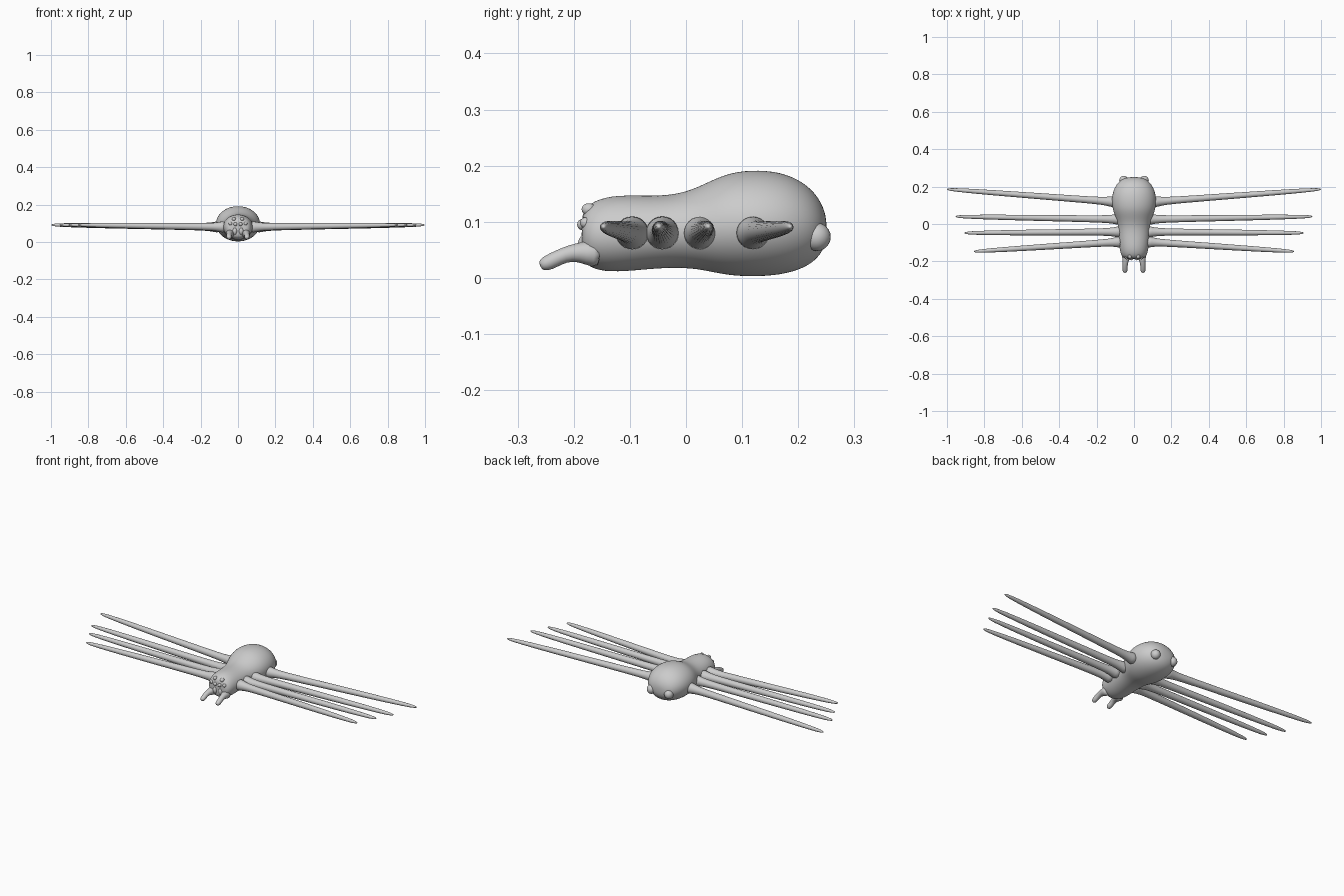
import bpy, bmesh, math
from mathutils import Vector

cube = bpy.data.objects.get("Cube")
if cube:
    bpy.data.objects.remove(cube)

grey = bpy.data.materials.new("pale grey")
grey.use_nodes = True
tone = (0.6, 0.6, 0.6, 1)
grey.diffuse_color = tone
grey.node_tree.nodes["Principled BSDF"].inputs["Base Color"].default_value = tone


def finish(name, bm, levels=1):
    bmesh.ops.recalc_face_normals(bm, faces=bm.faces[:])
    mesh = bpy.data.meshes.new(name)
    bm.to_mesh(mesh)
    bm.free()
    mesh.materials.append(grey)
    for face in mesh.polygons:
        face.use_smooth = True
    obj = bpy.data.objects.new(name, mesh)
    bpy.context.collection.objects.link(obj)
    if levels:
        sub = obj.modifiers.new("Smooth", "SUBSURF")
        sub.levels = sub.render_levels = levels
    return obj


def loft(name, rings, levels=1):
    """Skin a list of point rings and close both ends."""
    bm = bmesh.new()
    loops = [[bm.verts.new(p) for p in ring] for ring in rings]
    n = len(loops[0])
    for a, b in zip(loops, loops[1:]):
        for i in range(n):
            j = (i + 1) % n
            bm.faces.new((a[i], a[j], b[j], b[i]))
    bm.faces.new(loops[0])
    bm.faces.new(loops[-1])
    return finish(name, bm, levels)


def tube(name, points, radii, sides=12):
    """Round tapering limb along a path."""
    pts = [Vector(p) for p in points]
    rings = []
    for k, p in enumerate(pts):
        along = (pts[min(k + 1, len(pts) - 1)] - pts[max(k - 1, 0)]).normalized()
        u = along.cross(Vector((0, 0, 1))).normalized()
        v = u.cross(along)
        angles = [math.tau * i / sides for i in range(sides)]
        rings.append([p + radii[k] * (math.cos(t) * u + math.sin(t) * v) for t in angles])
    return loft(name, rings)


def bump(name, centre, size):
    bm = bmesh.new()
    bmesh.ops.create_uvsphere(bm, u_segments=20, v_segments=12, radius=1)
    for v in bm.verts:
        v.co = Vector(centre) + Vector(a * b for a, b in zip(v.co, size))
    return finish(name, bm, 0)


# Body: head, narrow waist and swollen abdomen; y, top, bottom, half width
stations = [
    (-0.186, 0.105, 0.045, 0.035), (-0.182, 0.122, 0.028, 0.055),
    (-0.165, 0.138, 0.014, 0.071), (-0.125, 0.149, 0.009, 0.079),
    (-0.06, 0.146, 0.016, 0.083), (-0.01, 0.150, 0.018, 0.085),
    (0.03, 0.166, 0.014, 0.096), (0.075, 0.189, 0.003, 0.115),
    (0.13, 0.194, 0.001, 0.121), (0.18, 0.187, 0.006, 0.112),
    (0.22, 0.164, 0.021, 0.089), (0.242, 0.135, 0.043, 0.060),
    (0.251, 0.105, 0.068, 0.025),
]
body = []
for y, top, bottom, half in stations:
    mid, tall = (top + bottom) / 2, (top - bottom) / 2
    body.append([(half * math.cos(math.tau * i / 24), y, mid + tall * math.sin(math.tau * i / 24))
                 for i in range(24)])
loft("body", body, 2)

# Legs: root y, tip x, tip y
legs = {
    "first": (-0.095, 0.857, -0.147), "second": (-0.042, 0.908, -0.048),
    "third": (0.025, 0.955, 0.040), "fourth": (0.118, 1.0, 0.186),
}
# Fraction along the leg and radius there
taper = [(0, 0.036), (0.035, 0.028), (0.08, 0.021), (0.2, 0.019), (0.45, 0.017),
         (0.75, 0.0145), (0.92, 0.011), (0.98, 0.008), (1, 0.003)]

for side, s in (("left", 1), ("right", -1)):
    for rank, (root_y, tip_x, tip_y) in legs.items():
        root_x = 0.095 if rank == "fourth" else 0.066
        path = [(s * (root_x + (tip_x - root_x) * t), root_y + (tip_y - root_y) * t,
                 0.08 + 0.011 * t) for t, r in taper]
        tube(f"{rank}_leg_{side}", path, [r for t, r in taper])

    # Feelers curving forward and down
    feeler = [(0.04, -0.15, 0.042), (0.043, -0.18, 0.045), (0.046, -0.205, 0.045),
              (0.048, -0.228, 0.036), (0.048, -0.243, 0.028), (0.048, -0.256, 0.023),
              (0.048, -0.260, 0.021)]
    tube(f"feeler_{side}", [(s * x, y, z) for x, y, z in feeler],
         [0.030, 0.021, 0.015, 0.014, 0.0145, 0.012, 0.005])

    # Fangs, eyes and spinnerets
    bump(f"fang_{side}", (s * 0.017, -0.175, 0.058), (0.014, 0.018, 0.022))
    bump(f"upper_eye_{side}", (s * 0.022, -0.173, 0.122), (0.011, 0.013, 0.011))
    bump(f"lower_eye_{side}", (s * 0.014, -0.184, 0.095), (0.010, 0.010, 0.010))
    bump(f"side_eye_{side}", (s * 0.040, -0.178, 0.098), (0.010, 0.011, 0.010))
    bump(f"spinneret_{side}", (s * 0.055, 0.233, 0.073), (0.024, 0.025, 0.025))
